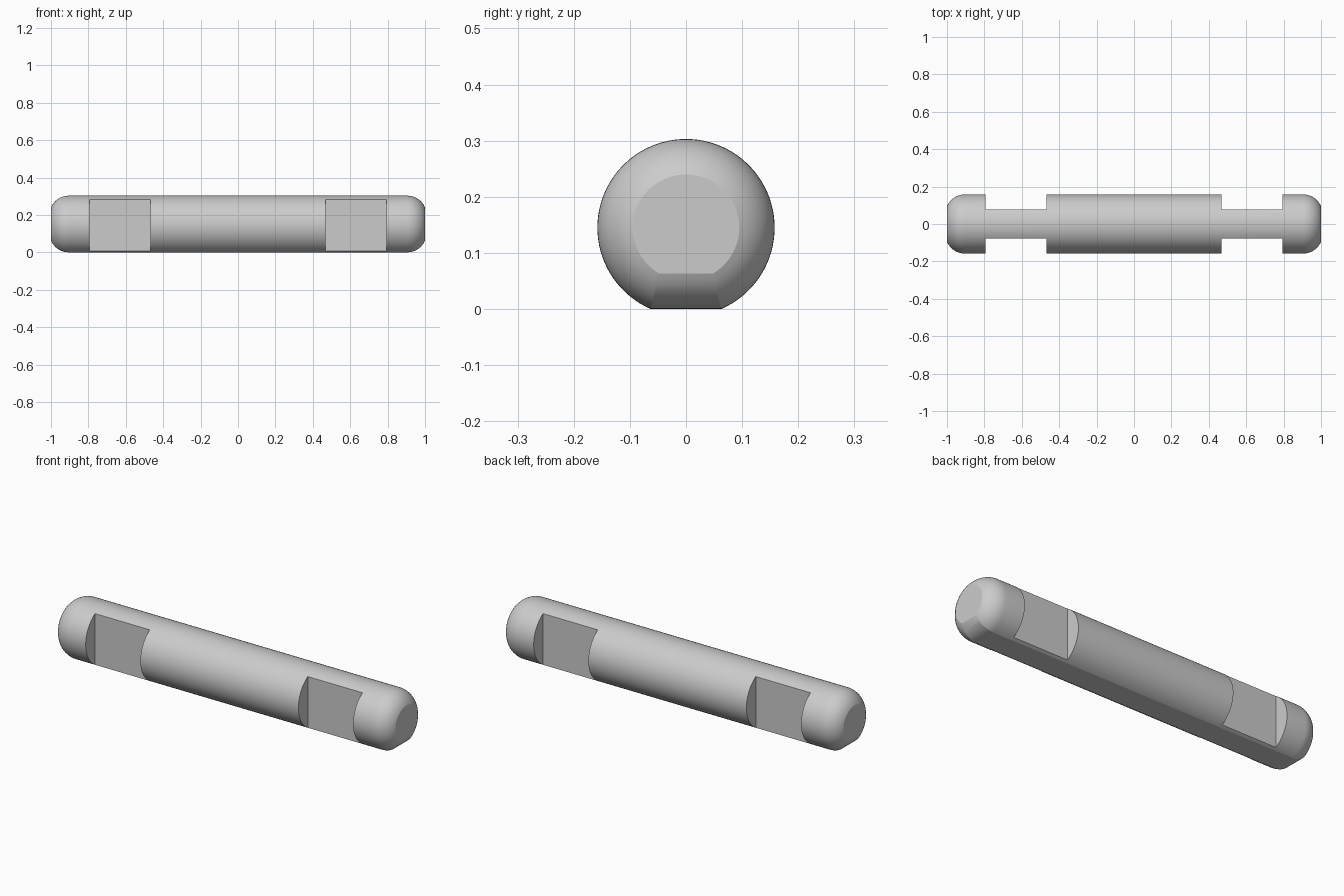
import bpy
import bmesh
from math import sin, cos, asin, pi, radians

if "Cube" in bpy.data.objects:
    bpy.data.objects.remove(bpy.data.objects["Cube"], do_unlink=True)

HALF = 1.0           # half length
RADIUS = 0.158       # round part of the section
AXIS_Z = 0.145       # height of the axis above the flat underside
END_ARC = 0.103      # radius of the rounded ends
END_LENGTH = 0.095
SEGMENTS = 80
STEPS = 10

grey = bpy.data.materials.new("light_grey")
grey.use_nodes = True
colour = (0.6, 0.6, 0.6, 1)
grey.diffuse_color = colour
grey.node_tree.nodes["Principled BSDF"].inputs["Base Color"].default_value = colour


def section(bm, x, inset):
    """Circle with a flat underside, inset evenly all round."""
    r = RADIUS - inset
    start = -asin((AXIS_Z - inset) / r)
    sweep = pi - 2 * start
    angles = [start + sweep * i / SEGMENTS for i in range(SEGMENTS + 1)]
    return [bm.verts.new((x, r * cos(a), AXIS_Z + r * sin(a))) for a in angles]


# Rounded ends as (x, inset) stations, mirrored to both ends
arc = asin(END_LENGTH / END_ARC)
stations = []
for i in range(STEPS + 1):
    a = arc * i / STEPS
    stations.append((HALF - END_LENGTH + END_ARC * sin(a), END_ARC * (1 - cos(a))))
stations = [(-x, d) for x, d in reversed(stations)] + stations

# Bar lofted through the stations
bm = bmesh.new()
rings = [section(bm, x, d) for x, d in stations]
for a, b in zip(rings, rings[1:]):
    for i in range(len(a)):
        j = (i + 1) % len(a)
        bm.faces.new((a[i], a[j], b[j], b[i]))
bm.faces.new(rings[0])
bm.faces.new(rings[-1])
bmesh.ops.recalc_face_normals(bm, faces=bm.faces)
mesh = bpy.data.meshes.new("bar")
bm.to_mesh(mesh)
bm.free()
mesh.materials.append(grey)
bar = bpy.data.objects.new("bar", mesh)
bpy.context.collection.objects.link(bar)

# Four side notches
NOTCH_IN, NOTCH_OUT, NOTCH_Y, DEPTH = 0.469, 0.794, 0.078, 0.2
bm = bmesh.new()
for sx in (-1, 1):
    for sy in (-1, 1):
        cube = bmesh.ops.create_cube(bm, size=1)["verts"]
        bmesh.ops.scale(bm, verts=cube, vec=(NOTCH_OUT - NOTCH_IN, DEPTH, 1))
        bmesh.ops.translate(bm, verts=cube, vec=(
            sx * (NOTCH_IN + NOTCH_OUT) / 2, sy * (NOTCH_Y + DEPTH / 2), AXIS_Z))
cutter_mesh = bpy.data.meshes.new("notch_cutter")
bm.to_mesh(cutter_mesh)
bm.free()
cutter_mesh.materials.append(grey)
cutter = bpy.data.objects.new("notch_cutter", cutter_mesh)
cutter.hide_render = True
bpy.context.collection.objects.link(cutter)

cut = bar.modifiers.new("notches", 'BOOLEAN')
cut.operation = 'DIFFERENCE'
cut.solver = 'EXACT'
cut.object = cutter

bpy.ops.object.select_all(action='DESELECT')
bar.select_set(True)
bpy.context.view_layer.objects.active = bar
bpy.ops.object.modifier_apply(modifier=cut.name)
bpy.data.objects.remove(cutter, do_unlink=True)
bpy.ops.object.shade_smooth_by_angle(angle=radians(17))
